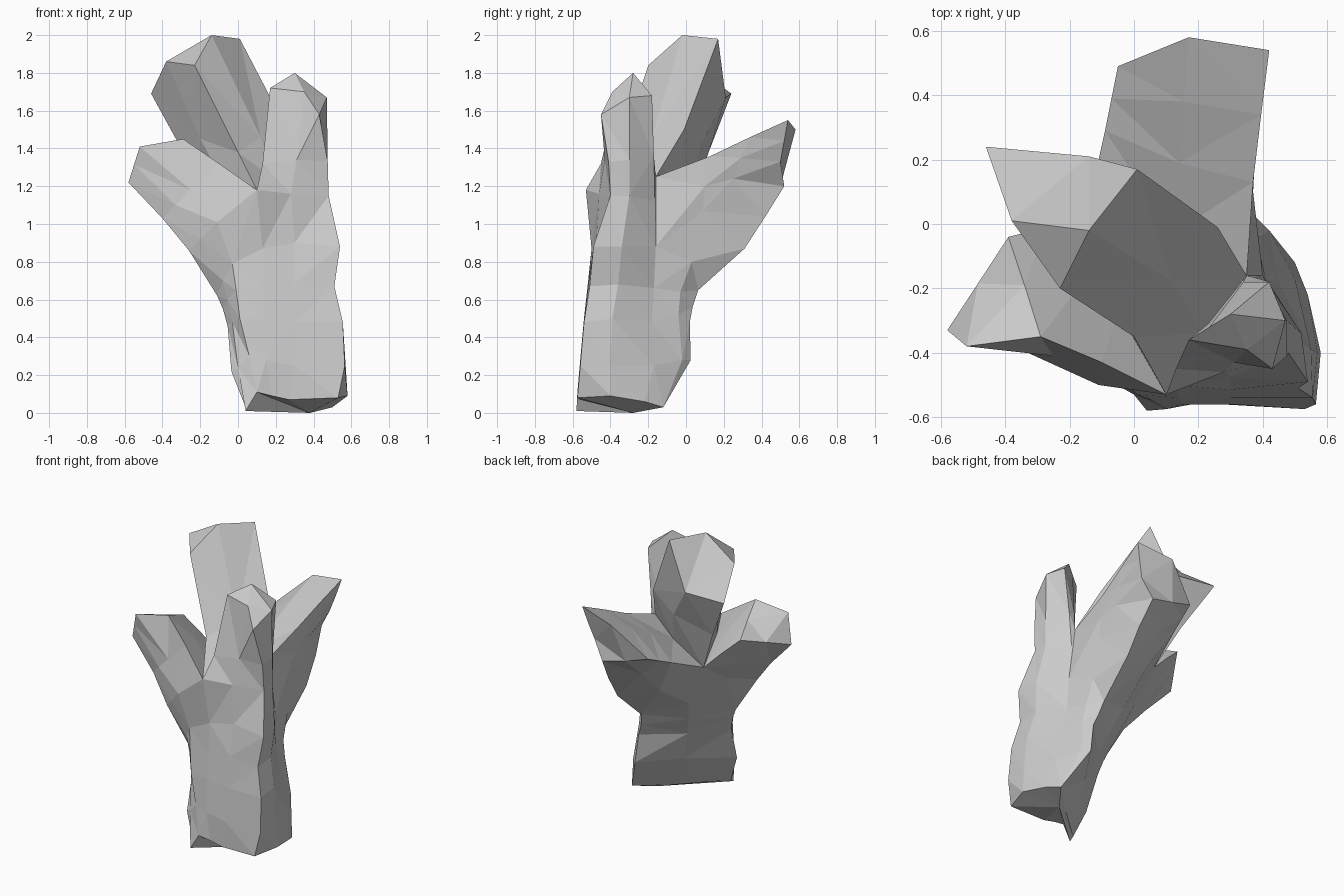
import bpy
import bmesh

cube = bpy.data.objects.get("Cube")
if cube:
    bpy.data.objects.remove(cube, do_unlink=True)

# One matt grey for the whole body
grey = bpy.data.materials.new("light_grey")
grey.use_nodes = True
grey.diffuse_color = (0.6, 0.6, 0.6, 1)
bsdf = next(n for n in grey.node_tree.nodes if n.type == "BSDF_PRINCIPLED")
bsdf.inputs["Base Color"].default_value = (0.6, 0.6, 0.6, 1)

bm = bmesh.new()
shared = {}


def vert(co):
    """Reuse a vertex where neighbouring parts meet."""
    if co not in shared:
        shared[co] = bm.verts.new(co)
    return shared[co]


def face(points):
    corners = list(dict.fromkeys(vert(p) for p in points))
    if len(corners) > 2 and not bm.faces.get(corners):
        bm.faces.new(corners)


def loft(rings):
    """Skin a list of closed rings with equal point counts."""
    for lower, upper in zip(rings, rings[1:]):
        n = len(lower)
        for i in range(n):
            j = (i + 1) % n
            face((lower[i], lower[j], upper[j], upper[i]))


# Trunk: rings from the foot up to the shoulder
foot = [(.10, -.575, .11), (.18, -.56, .09), (.27, -.56, .07), (.53, -.575, .08),
        (.58, -.40, .09), (.54, -.22, .06), (.50, -.12, .03), (.50, -.12, .03),
        (.28, -.33, .02), (.04, -.55, .03), (.04, -.58, .01)]
shin = [(.06, -.55, .30), (.15, -.56, .28), (.30, -.56, .25), (.565, -.56, .25),
        (.57, -.40, .25), (.50, -.17, .25), (.42, -.02, .28), (.375, .025, .28),
        (.19, -.26, .25), (-.035, -.51, .22), (.00, -.53, .24)]
waist = [(.01, -.53, .50), (.14, -.54, .50), (.30, -.54, .48), (.555, -.54, .48),
         (.55, -.39, .50), (.45, -.18, .48), (.39, -.04, .52), (.35, .02, .48),
         (.13, -.20, .46), (-.055, -.42, .46), (-.03, -.47, .48)]
chest = [(-.01, -.51, .65), (.135, -.52, .68), (.30, -.515, .69), (.51, -.51, .67),
         (.505, -.36, .68), (.41, -.17, .66), (.37, -.03, .64), (.32, .035, .56),
         (.08, -.14, .60), (-.08, -.40, .55), (-.055, -.455, .60)]
shoulder = [(-.03, -.49, .79), (.13, -.50, .87), (.30, -.475, .90), (.54, -.49, .88),
            (.52, -.34, .88), (.40, -.16, .88), (.36, .03, .80), (.30, .065, .65),
            (.03, -.07, .75), (-.11, -.39, .62), (-.08, -.45, .70)]
loft([foot, shin, waist, chest, shoulder])

# Underside: shallow fan to the lowest point
for a, b in zip(foot, foot[1:] + foot[:1]):
    face((a, b, (.38, -.28, 0)))

# Crotch points between the lobes, and the points halfway along each saddle
front_crotch = (.10, -.53, 1.18)
right_crotch = (.35, -.16, 1.25)
back_crotch = (-.15, .02, 1.08)
right_saddle = (.21, -.34, 1.22)
back_saddle = (.12, -.03, 1.19)
left_saddle = (-.05, -.27, 1.18)
s = shoulder


def lobe(*rings):
    """Loft a lobe from its root and close its tip."""
    loft(rings)
    face(rings[-1])


# Upright lobe at the front right; its inner edge runs up from the front crotch
inner, inner_tip = (.13, -.45, 1.32), (.17, -.36, 1.72)
lobe([front_crotch, s[0], s[1], s[2], s[3], s[4], s[5], right_crotch, right_saddle],
     [front_crotch] * 3 + [(.28, -.46, 1.16), (.48, -.40, 1.15), (.475, -.30, 1.15),
                           (.375, -.165, 1.12), right_crotch, right_saddle],
     [inner] * 3 + [(.31, -.43, 1.34), (.475, -.41, 1.33), (.475, -.30, 1.34),
                    (.39, -.17, 1.36), (.34, -.18, 1.38), (.23, -.31, 1.36)],
     [inner_tip] * 3 + [(.35, -.39, 1.70), (.43, -.45, 1.58), (.47, -.30, 1.67),
                        (.42, -.18, 1.68), (.30, -.28, 1.80), (.235, -.32, 1.76)])

# Short lobe leaning to the left
lobe([back_crotch, s[8], s[9], s[10], s[0], front_crotch, left_saddle],
     [back_crotch, (-.18, -.20, .93), (-.26, -.41, .86), (-.20, -.45, .92),
      (-.11, -.50, 1.01), front_crotch, left_saddle],
     [(-.27, -.01, 1.20), (-.32, -.18, 1.08), (-.40, -.36, 1.03), (-.33, -.40, 1.10),
      (-.25, -.41, 1.18), (-.10, -.43, 1.32), (-.19, -.22, 1.28)],
     [(-.39, -.04, 1.31), (-.485, -.185, 1.265), (-.58, -.33, 1.22), (-.55, -.355, 1.315),
      (-.52, -.38, 1.41), (-.29, -.35, 1.45), (-.34, -.19, 1.38)])

# Lobe reaching backwards
lobe([right_crotch, s[5], s[6], s[7], s[8], back_crotch, back_saddle],
     [(.37, .13, 1.36), (.37, .10, 1.20), (.36, .09, 1.07), (.31, .31, .87),
      (.06, .20, .93), (-.09, .29, 1.20), (.14, .19, 1.31)],
     [(.395, .34, 1.46), (.38, .29, 1.35), (.36, .25, 1.24), (.305, .42, 1.04),
      (.09, .36, 1.10), (-.07, .39, 1.245), (.155, .38, 1.41)],
     [(.42, .54, 1.55), (.39, .52, 1.44), (.355, .50, 1.33), (.28, .52, 1.20),
      (.11, .51, 1.24), (-.05, .49, 1.29), (.17, .58, 1.50)])

# Tall central lobe rising from the saddles
lobe([front_crotch, right_saddle, right_crotch, back_saddle, back_crotch, left_saddle],
     [(.00, -.35, 1.38), (.12, -.18, 1.46), (.26, -.01, 1.50), (.04, .08, 1.42),
      (-.29, .12, 1.38), (-.20, -.07, 1.45)],
     [(-.23, -.20, 1.84), (-.14, -.02, 2.00), (.01, .17, 1.98), (-.14, .21, 1.67),
      (-.46, .24, 1.69), (-.38, .01, 1.86)])

# Split bent faces into clean flat facets
bmesh.ops.recalc_face_normals(bm, faces=bm.faces)
bmesh.ops.triangulate(bm, faces=bm.faces, quad_method="SHORT_EDGE", ngon_method="BEAUTY")
bmesh.ops.recalc_face_normals(bm, faces=bm.faces)

mesh = bpy.data.meshes.new("branched_stump")
bm.to_mesh(mesh)
bm.free()
mesh.materials.append(grey)
stump = bpy.data.objects.new("branched_stump", mesh)
bpy.context.collection.objects.link(stump)
